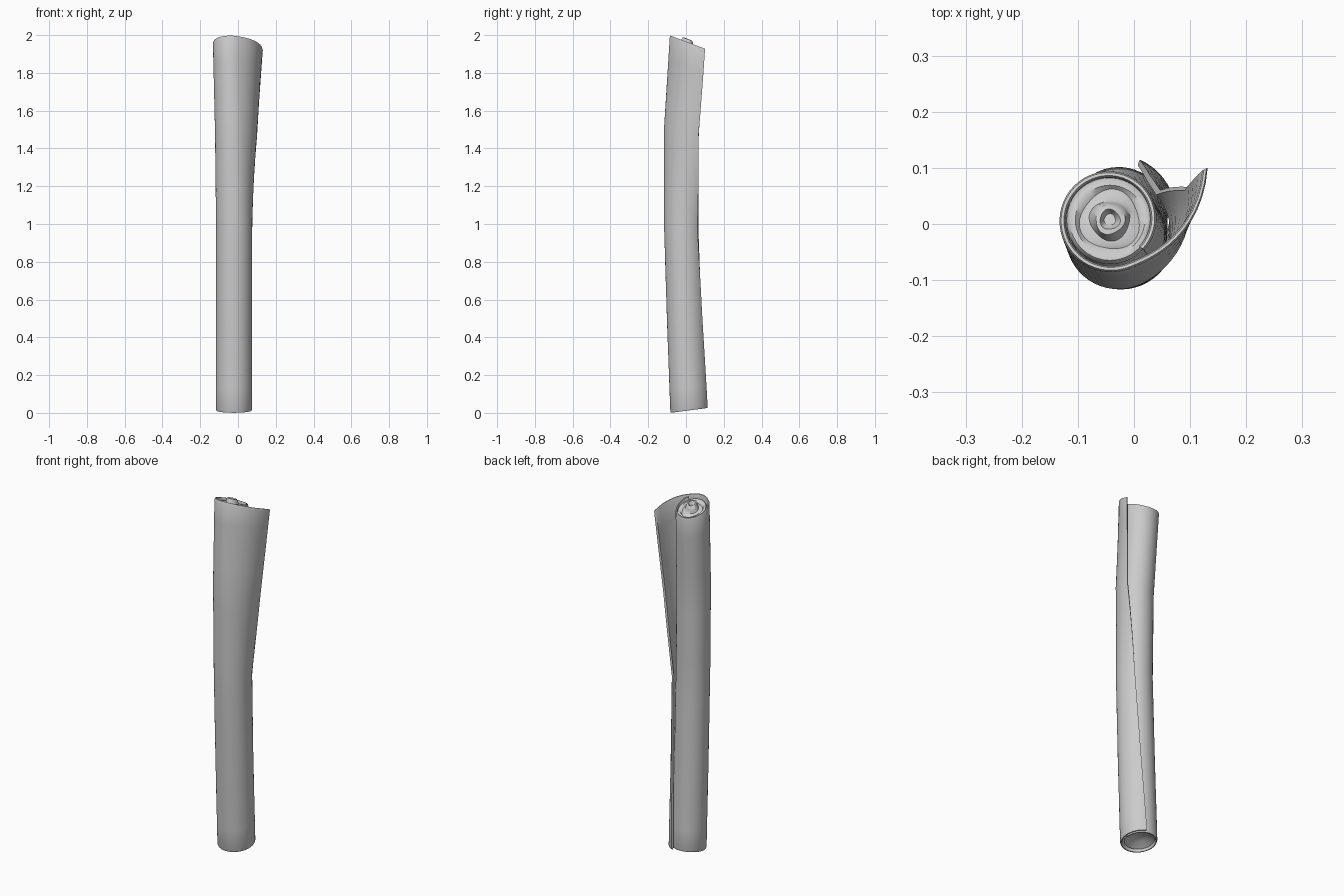
import bpy, bmesh, math

if "Cube" in bpy.data.objects:
    bpy.data.objects.remove(bpy.data.objects["Cube"])

# Roll levels: height, centre x, centre y, radius, flap flare, seam angle
LEVELS = [
    (0.0, -0.025, 0.013, 0.102, 0.006, 71),
    (0.5, -0.025, -0.006, 0.101, 0.006, 60),
    (1.0, -0.025, -0.022, 0.100, 0.009, 49),
    (1.5, -0.030, -0.021, 0.100, 0.055, 34),
    (2.0, -0.043, 0.008, 0.098, 0.100, 28),
]
THICK, STEP, TURN, N = 0.011, 0.014, 430, 60


def level(z):
    """Interpolated roll parameters at height z."""
    for a, b in zip(LEVELS, LEVELS[1:]):
        if z <= b[0]:
            f = (z - a[0]) / (b[0] - a[0])
            return [p + (q - p) * f for p, q in zip(a, b)][1:]


def place(x, y, z):
    """Slants the two ends of the roll."""
    low, high = 0.011 + 0.13 * y, 1.966 - 0.38 * y
    return x, y, low + (high - low) * z / 2


def finish(name, bm):
    bmesh.ops.recalc_face_normals(bm, faces=bm.faces)
    mesh = bpy.data.meshes.new(name)
    bm.to_mesh(mesh)
    bm.free()
    ob = bpy.data.objects.new(name, mesh)
    bpy.context.collection.objects.link(ob)
    bpy.ops.object.select_all(action='DESELECT')
    ob.select_set(True)
    bpy.context.view_layer.objects.active = ob
    bpy.ops.object.shade_smooth_by_angle(angle=math.radians(50))
    return ob


def bridge(bm, a, b):
    n = len(a)
    for i in range(n):
        j = (i + 1) % n
        bm.faces.new((a[i], a[j], b[j], b[i]))


# Outer sheet: a spiral strip with thickness whose free edge flares at the top
def wrap_ring(bm, z, inset):
    cx, cy, r, flare, seam = level(z)
    outer, inner = [], []
    for i in range(N + 1):
        t = TURN * i / N
        a = math.radians(seam - t)
        rad = r - STEP * t / 360 + flare * max(0, 1 - t / 95) ** 2
        for ring, rr in ((outer, rad - inset), (inner, rad - THICK + inset)):
            ring.append(bm.verts.new(place(cx + rr * math.cos(a), cy + rr * math.sin(a), z)))
    return outer + inner[::-1]


bm = bmesh.new()
heights = [(0, 0.003), (0.008, 0)] + [(0.125 * k, 0) for k in range(1, 16)] + [(1.992, 0), (2, 0.003)]
rings = [wrap_ring(bm, z, s) for z, s in heights]
for a, b in zip(rings, rings[1:]):
    bridge(bm, a, b)
for ring in (rings[0], rings[-1]):
    for i in range(N):
        bm.faces.new((ring[i], ring[i + 1], ring[-2 - i], ring[-1 - i]))
finish("outer_sheet", bm)

# Inner roll: hollowed below, rippled coils on top (radius, height)
PROFILE = [(0.010, 0.035), (0.04, 0.03), (0.065, 0.015), (0.077, 0.01), (0.077, 0.5), (0.077, 1.0),
           (0.077, 1.5), (0.078, 1.975), (0.072, 1.985), (0.062, 1.987), (0.053, 1.978),
           (0.045, 1.982), (0.036, 1.984), (0.031, 2.0), (0.026, 2.016), (0.018, 2.018), (0.010, 2.0)]
bm = bmesh.new()
rings = []
for k, (rad, z) in enumerate(PROFILE):
    cx, cy = level(min(z, 2))[:2]
    ring = []
    for i in range(32):
        a = math.tau * i / 32
        wob = rad * (1 + (0.06 * math.sin(3 * a + k) if k > 9 else 0))
        ring.append(bm.verts.new(place(cx + wob * math.cos(a), cy + wob * math.sin(a), z)))
    rings.append(ring)
for a, b in zip(rings, rings[1:]):
    bridge(bm, a, b)
bm.faces.new(rings[0])
bm.faces.new(rings[-1])
finish("inner_roll", bm)
